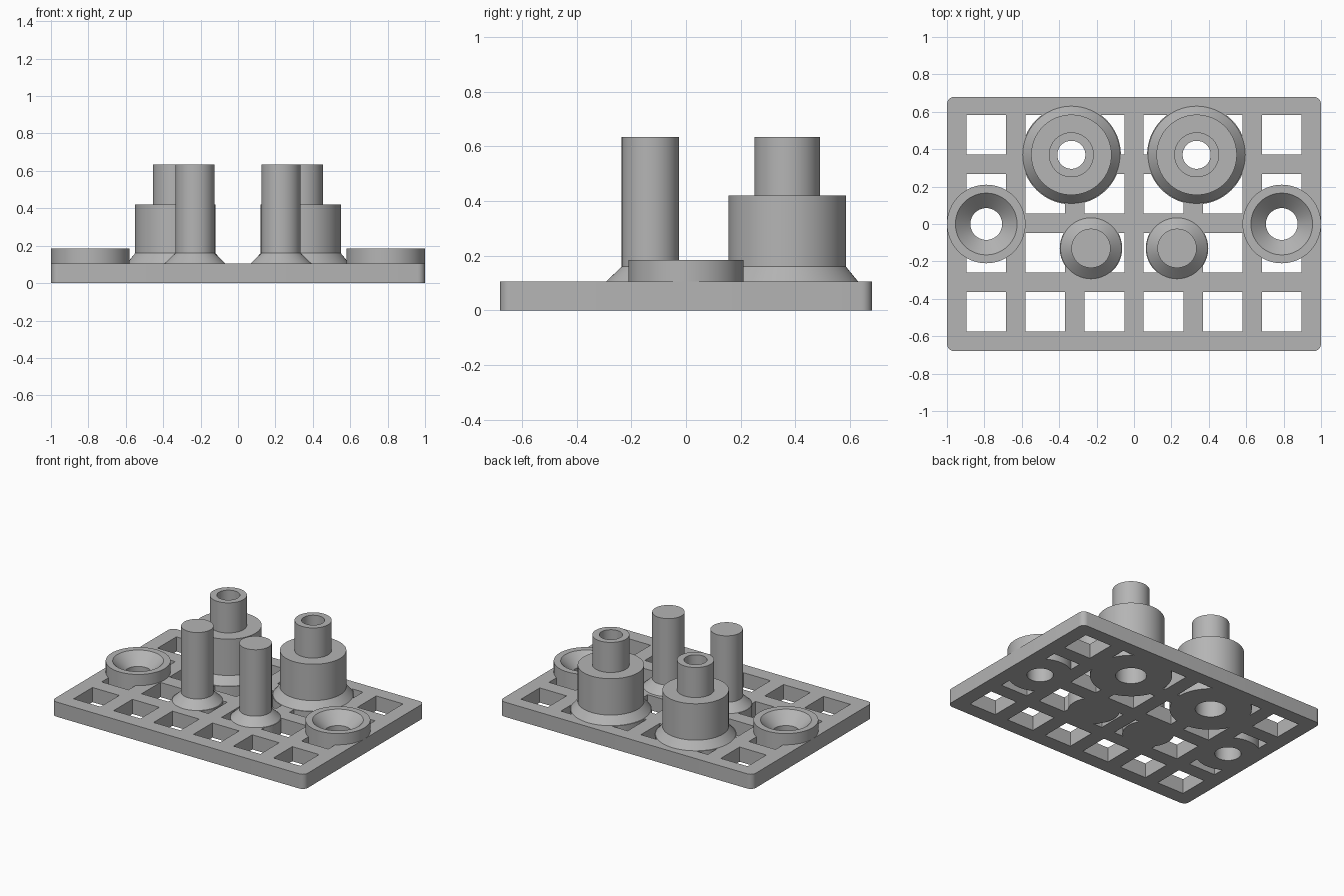
import bpy, bmesh
from math import tau, pi, cos, sin
from mathutils import Matrix, Vector

cube = bpy.data.objects.get("Cube")
if cube:
    bpy.data.objects.remove(cube, do_unlink=True)

THICK = 0.105
SEGMENTS = 64

gray = bpy.data.materials.new("plain gray")
gray.use_nodes = True
gray.diffuse_color = (0.46, 0.46, 0.46, 1)
gray.node_tree.nodes["Principled BSDF"].inputs["Base Color"].default_value = gray.diffuse_color


def make_object(name, bm):
    bmesh.ops.recalc_face_normals(bm, faces=bm.faces)
    mesh = bpy.data.meshes.new(name)
    bm.to_mesh(mesh)
    bm.free()
    mesh.materials.append(gray)
    obj = bpy.data.objects.new(name, mesh)
    bpy.context.collection.objects.link(obj)
    return obj


def smooth(obj):
    bpy.ops.object.select_all(action='DESELECT')
    obj.select_set(True)
    bpy.context.view_layer.objects.active = obj
    bpy.ops.object.shade_smooth_by_angle(angle=pi / 6)


def lathe(name, x, y, profile):
    """Revolve a closed (radius, height) profile about a vertical axis."""
    bm = bmesh.new()
    verts = [bm.verts.new((r, 0, z)) for r, z in profile]
    edges = [bm.edges.new((a, b)) for a, b in zip(verts, verts[1:] + verts[:1])
             if a.co.x > 0 or b.co.x > 0]
    bmesh.ops.spin(bm, geom=verts + edges, cent=(0, 0, 0), axis=(0, 0, 1),
                   angle=tau, steps=SEGMENTS, use_duplicate=False)
    bmesh.ops.remove_doubles(bm, verts=bm.verts, dist=0.0001)
    obj = make_object(name, bm)
    obj.location = (x, y, 0)
    smooth(obj)


def cut(target, bm):
    """Subtract a temporary cutter from the target."""
    cutter = make_object("cutter", bm)
    cutter.hide_render = True
    mod = target.modifiers.new("cut", 'BOOLEAN')
    mod.operation = 'DIFFERENCE'
    mod.solver = 'EXACT'
    mod.object = cutter
    bpy.context.view_layer.objects.active = target
    bpy.ops.object.modifier_apply(modifier=mod.name)
    bpy.data.objects.remove(cutter, do_unlink=True)


# Plate with rounded vertical corners
W, D, R = 1.0, 0.68, 0.04
bm = bmesh.new()
outline = []
for k, (sx, sy) in enumerate([(1, 1), (-1, 1), (-1, -1), (1, -1)]):
    for i in range(7):
        a = (k + i / 6) * pi / 2
        outline.append(bm.verts.new((sx * (W - R) + R * cos(a), sy * (D - R) + R * sin(a), 0)))
base = bm.faces.new(outline)
top = bmesh.ops.extrude_face_region(bm, geom=[base])["geom"]
bmesh.ops.translate(bm, vec=(0, 0, THICK), verts=[v for v in top if isinstance(v, bmesh.types.BMVert)])
plate = make_object("lattice_plate", bm)

# Square windows, six columns by four rows
bm = bmesh.new()
for col in range(6):
    for row in range(4):
        centre = Vector(((col - 2.5) * 0.316, (row - 1.5) * 0.316 + 0.004, THICK / 2))
        bmesh.ops.create_cube(bm, size=1, matrix=Matrix.Translation(centre)
                              @ Matrix.Diagonal((0.212, 0.212, 0.4, 1)))
cut(plate, bm)

# Round seats in the plate for the turned parts
BOSS, POST, RING = (0.335, 0.37, 0.265), (0.23, -0.13, 0.167), (0.79, 0.0, 0.21)
bm = bmesh.new()
for x, y, r in (BOSS, POST, RING):
    for side in (-1, 1):
        bmesh.ops.create_cone(bm, cap_ends=True, segments=SEGMENTS, radius1=r - 0.003,
                              radius2=r - 0.003, depth=0.4,
                              matrix=Matrix.Translation((side * x, y, THICK / 2)))
cut(plate, bm)
smooth(plate)

# Turned parts, each with a footing that fills the plate
for side, label in ((1, "left"), (-1, "right")):
    x, y, r = BOSS
    lathe(label + "_stepped_boss", side * x, y, [
        (0.1, 0), (r, 0), (r, THICK), (0.26, THICK), (0.215, 0.16), (0.215, 0.42),
        (0.12, 0.42), (0.12, 0.635), (0.075, 0.635), (0.075, 0.32), (0.1, 0.32)])
    x, y, r = POST
    lathe(label + "_post", side * x, y, [
        (0, 0), (r, 0), (r, THICK), (0.163, THICK), (0.105, 0.16), (0.105, 0.635), (0, 0.635)])
    x, y, r = RING
    lathe(label + "_countersunk_ring", side * x, y, [
        (0.085, 0), (r, 0), (r, 0.185), (0.165, 0.185), (0.085, THICK)])
